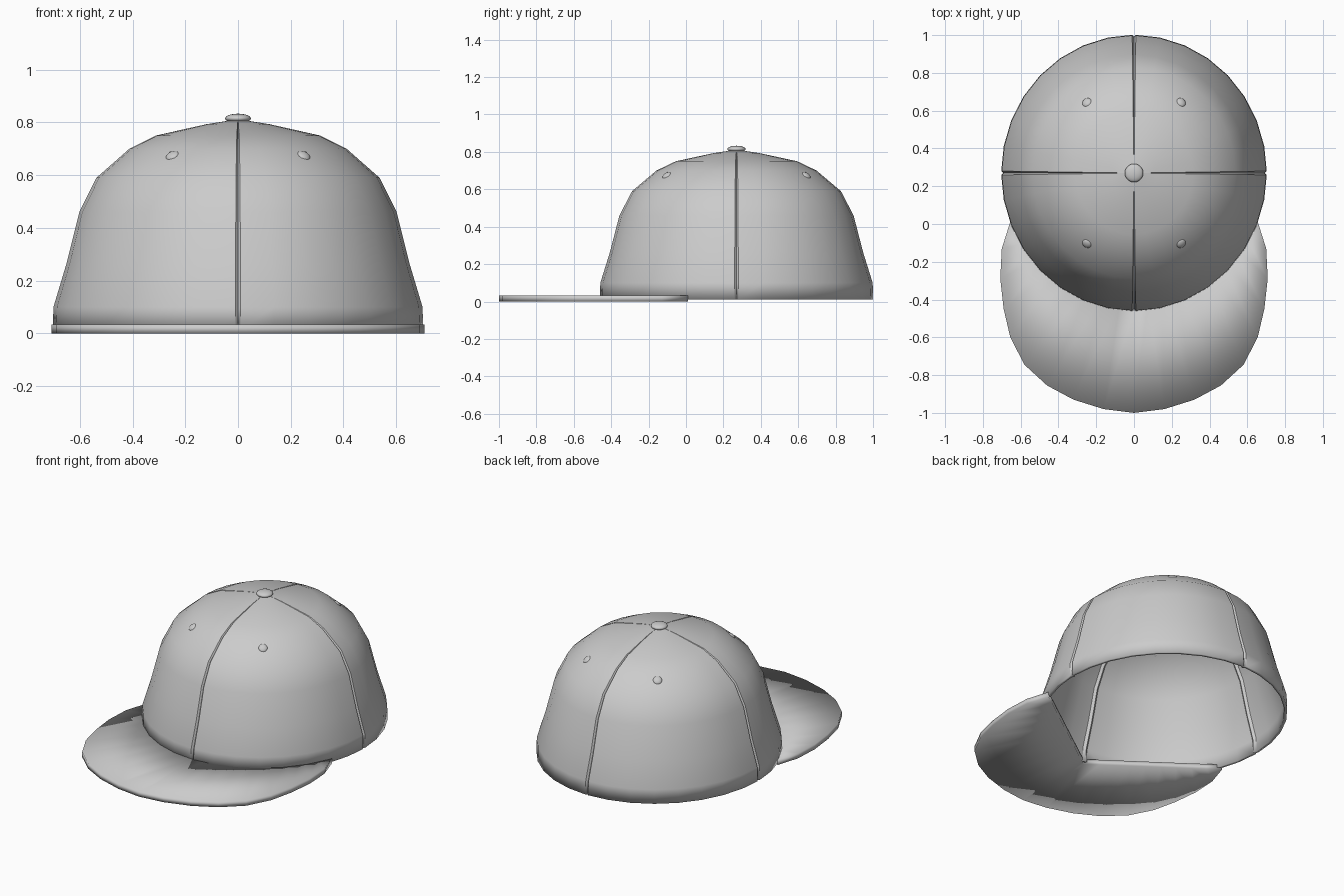
import bpy, bmesh, math
from mathutils import Vector

if "Cube" in bpy.data.objects:
    bpy.data.objects.remove(bpy.data.objects["Cube"])

CY, RATIO = 0.27, 1.04      # crown centre and its y/x proportion


def make_object(name, bm):
    bmesh.ops.recalc_face_normals(bm, faces=bm.faces[:])
    mesh = bpy.data.meshes.new(name)
    bm.to_mesh(mesh)
    bm.free()
    ob = bpy.data.objects.new(name, mesh)
    bpy.context.collection.objects.link(ob)
    for p in mesh.polygons:
        p.use_smooth = True
    return ob


def smooth_by_angle(ob, degrees):
    bpy.ops.object.select_all(action='DESELECT')
    ob.select_set(True)
    bpy.context.view_layer.objects.active = ob
    bpy.ops.object.shade_smooth_by_angle(angle=math.radians(degrees))


# Crown: four panels of eight sides, with a narrow stitched groove between them
profile = [(0.703, 0.012), (0.70, 0.10), (0.652, 0.26), (0.602, 0.46),
           (0.537, 0.59), (0.412, 0.70), (0.312, 0.75), (0.12, 0.793)]
columns = []                # (angle in degrees, is groove bottom)
for i in range(32):
    a = i * 11.25
    if i % 8 == 0:
        columns += [(a - 0.8, False), (a, True), (a + 0.8, False)]
    else:
        columns.append((a, False))

bm = bmesh.new()
rings = []
for r, z in profile:
    ring = []
    for a, groove in columns:
        t = math.radians(a)
        rr = r * 0.986 if groove else r
        zz = z - 0.006 if groove and z > 0.05 else z
        ring.append(bm.verts.new((rr * math.cos(t), CY + rr * RATIO * math.sin(t), zz)))
    rings.append(ring)
n = len(columns)
for lo, hi in zip(rings, rings[1:]):
    for i in range(n):
        j = (i + 1) % n
        bm.faces.new((lo[i], lo[j], hi[j], hi[i]))
pole = bm.verts.new((0, CY, 0.812))
for i in range(n):
    bm.faces.new((rings[-1][i], rings[-1][(i + 1) % n], pole))
crown = make_object("crown", bm)
# make sure the open shell faces outward before thickening it inward
if crown.data.polygons[0].normal.dot(Vector((1, 0, 0))) < 0:
    crown.data.flip_normals()
smooth_by_angle(crown, 35)
mod = crown.modifiers.new("thickness", 'SOLIDIFY')
mod.thickness, mod.offset = 0.018, -1

# Brim: flat slab between the rounded outline and a straight V inside the crown
half = [(0, -1.0), (0.16, -0.98), (0.32, -0.93), (0.46, -0.855), (0.58, -0.745),
        (0.655, -0.60), (0.69, -0.45), (0.708, -0.29), (0.70, -0.13), (0.655, 0.012)]
outer = [(-x, y) for x, y in half[:0:-1]] + half
m = len(half) - 1
inner = [(0.655 * k / m, -0.455 + 0.467 * abs(k) / m) for k in range(-m, m + 1)]
loop = outer + inner[-2:0:-1]
bm = bmesh.new()
bottom = [bm.verts.new((x, y, 0.0)) for x, y in loop]
top = [bm.verts.new((x, y, 0.033)) for x, y in loop]
count = len(loop)
for layer in (bottom, top):
    far = layer[:2 * m + 1]
    near = [far[0]] + layer[:2 * m:-1] + [far[-1]]
    for i in range(2 * m):
        face = [far[i], far[i + 1], near[i + 1], near[i]]
        bm.faces.new(list(dict.fromkeys(face)))
for i in range(count):
    j = (i + 1) % count
    bm.faces.new((bottom[i], bottom[j], top[j], top[i]))
make_object("brim", bm)


# Button and eyelets: flattened domes
def dome(name, location, radius, height, normal):
    bm = bmesh.new()
    bmesh.ops.create_uvsphere(bm, u_segments=20, v_segments=10, radius=1)
    bmesh.ops.scale(bm, vec=(radius, radius, height), verts=bm.verts[:])
    ob = make_object(name, bm)
    ob.location = location
    ob.rotation_euler = Vector(normal).to_track_quat('Z', 'Y').to_euler()


dome("top_button", (0, CY, 0.815), 0.049, 0.018, (0, 0, 1))
for sx in (-1, 1):
    for sy in (-1, 1):
        dome("eyelet", (sx * 0.248, CY + sy * 0.372, 0.672), 0.027, 0.014,
             (sx * 0.45, sy * 0.62, 0.95))
